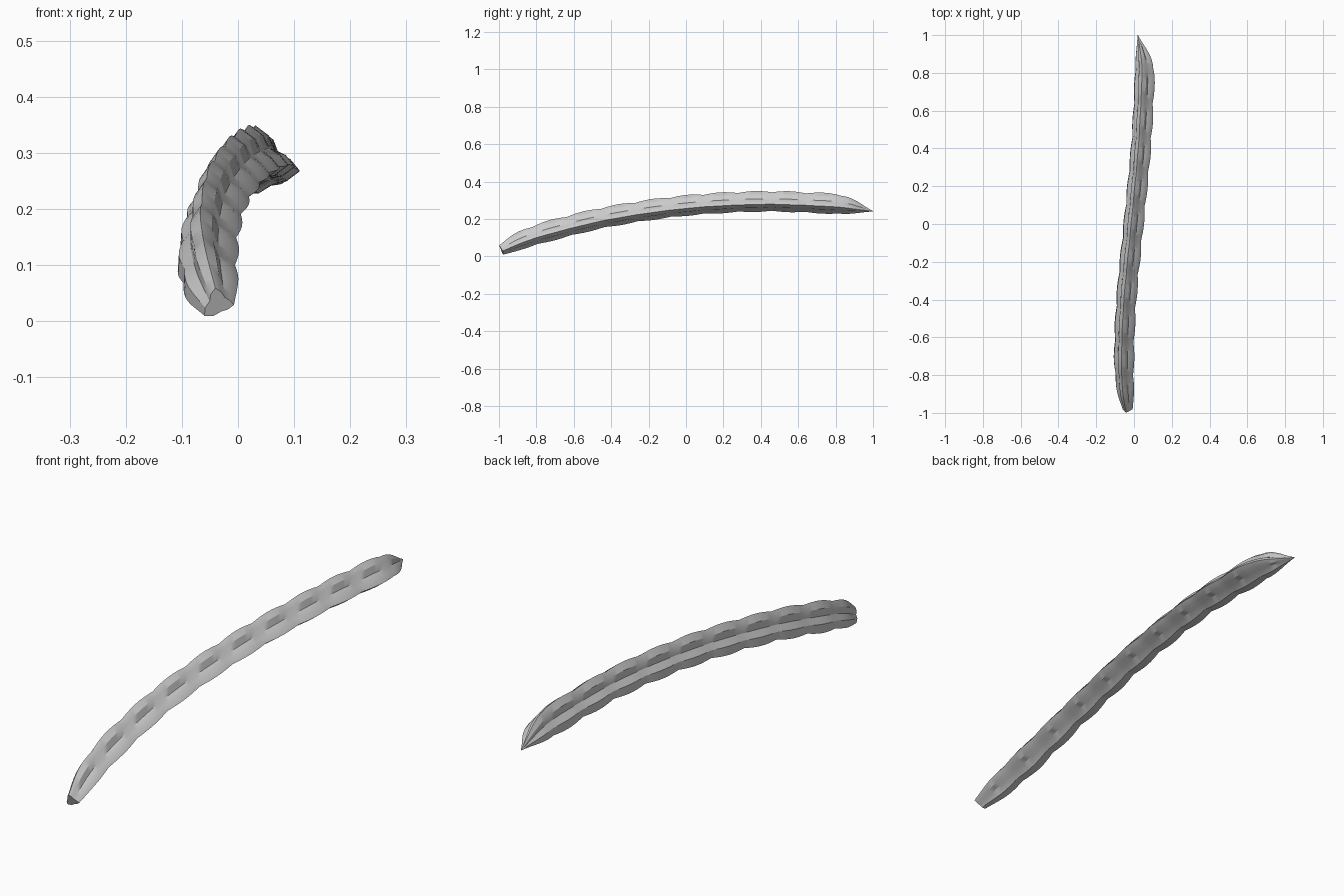
import bpy
import bmesh
import math
from mathutils import Vector

cube = bpy.data.objects.get("Cube")
if cube:
    bpy.data.objects.remove(cube, do_unlink=True)

# One flat grey colour
grey = bpy.data.materials.new("plain grey")
grey.use_nodes = True
GREY = (0.6, 0.6, 0.6, 1)
grey.diffuse_color = GREY
grey.node_tree.nodes["Principled BSDF"].inputs["Base Color"].default_value = GREY

# Centre line of the stalk: x, y, z and overall width
PATH = [
    (-0.035, -0.985, 0.031, 0.55),
    (-0.050, -0.87, 0.083, 0.88),
    (-0.056, -0.70, 0.136, 1.0),
    (-0.043, -0.40, 0.207, 1.0),
    (-0.005, 0.0, 0.264, 1.0),
    (0.033, 0.40, 0.286, 1.0),
    (0.050, 0.70, 0.278, 1.0),
    (0.051, 0.84, 0.268, 0.92),
    (0.020, 1.0, 0.241, 0.02),
]
# Three ridges: angle in degrees and reach
RIDGES = [(-8, 0.056), (100, 0.062), (222, 0.066)]
BUMPS = 11
RINGS = 89


def path_point(y):
    """Smooth interpolation along the centre line, by y."""
    i = 0
    while i < len(PATH) - 2 and y > PATH[i + 1][1]:
        i += 1
    pts = [Vector(PATH[min(max(k, 0), len(PATH) - 1)]) for k in range(i - 1, i + 3)]
    a, b = pts[1], pts[2]
    span = b[1] - a[1]
    t = (y - a[1]) / span
    ma = (b - pts[0]) * (span / (b[1] - pts[0][1]))
    mb = (pts[3] - a) * (span / (pts[3][1] - a[1]))
    h = t * t * (3 - 2 * t)
    p = a * (1 - h) + b * h + ma * t * (1 - t) ** 2 - mb * t * t * (1 - t)
    return p.xyz, min(p.w, 1.0)


def profile(swell):
    """Three-ridged section with hollow sides; the ridges swell and pinch."""
    ring = []
    for k, (angle, reach) in enumerate(RIDGES):
        nxt, nxt_reach = RIDGES[(k + 1) % 3]
        gap = (nxt - angle) % 360
        for part, r in ((0, reach * swell), (0.22, reach * 0.74 * swell),
                        (0.5, 0.030), (0.78, nxt_reach * 0.74 * swell)):
            a = math.radians(angle + gap * part)
            ring.append((r * math.cos(a), r * math.sin(a)))
    return ring


# Stalk: loft the section along the curved centre line
bm = bmesh.new()
start, end = PATH[0][1], PATH[-1][1]
loops = []
for i in range(RINGS):
    f = i / (RINGS - 1)
    y = start + (end - start) * f
    centre, width = path_point(y)
    ahead = path_point(min(y + 0.02, end))[0]
    behind = path_point(max(y - 0.02, start))[0]
    tangent = (ahead - behind).normalized()
    side = Vector((1, 0, 0))
    side = (side - tangent * side.dot(tangent)).normalized()
    up = side.cross(tangent)
    swell = 0.92 + 0.13 * abs(math.sin(math.pi * BUMPS * f))
    loops.append([bm.verts.new(centre + (side * u + up * v) * width)
                  for u, v in profile(swell)])

for a, b in zip(loops, loops[1:]):
    n = len(a)
    for k in range(n):
        bm.faces.new((a[k], a[(k + 1) % n], b[(k + 1) % n], b[k]))
bm.faces.new(loops[0])
bm.faces.new(loops[-1])
bmesh.ops.recalc_face_normals(bm, faces=bm.faces)

mesh = bpy.data.meshes.new("ridged_stalk")
bm.to_mesh(mesh)
bm.free()
mesh.materials.append(grey)
stalk = bpy.data.objects.new("ridged_stalk", mesh)
bpy.context.collection.objects.link(stalk)

# Soft sides, crisp ridges and cut end
bpy.ops.object.select_all(action='DESELECT')
stalk.select_set(True)
bpy.context.view_layer.objects.active = stalk
bpy.ops.object.shade_smooth_by_angle(angle=math.radians(30))
